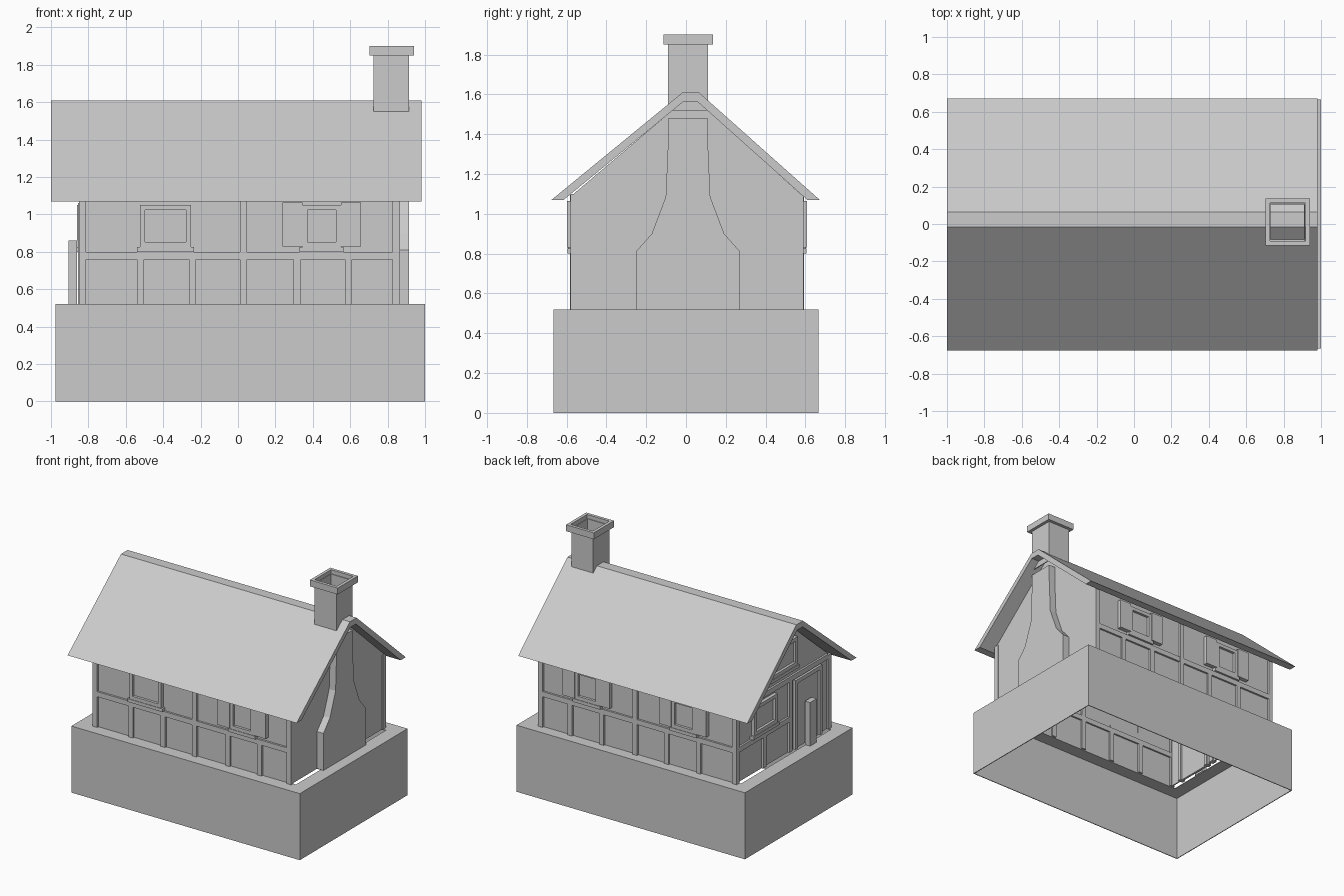
import bpy
import bmesh

default_cube = bpy.data.objects.get("Cube")
if default_cube:
    bpy.data.objects.remove(default_cube, do_unlink=True)

# One plain grey for the whole cottage
GREY = (0.6, 0.6, 0.6, 1)
stone = bpy.data.materials.new("plain_grey")
stone.use_nodes = True
stone.diffuse_color = GREY
stone.node_tree.nodes["Principled BSDF"].inputs["Base Color"].default_value = GREY

BASE_TOP = 0.52
FRONT, BACK = -0.58, 0.59
LEFT_END, RIGHT_END = -0.85, 0.865
POST = 0.038


def finish(name, bm):
    bmesh.ops.recalc_face_normals(bm, faces=bm.faces)
    mesh = bpy.data.meshes.new(name)
    bm.to_mesh(mesh)
    bm.free()
    mesh.materials.append(stone)
    part = bpy.data.objects.new(name, mesh)
    bpy.context.collection.objects.link(part)
    return part


def boxes(name, spans):
    """Several boxes in one object; each span is (x pair, y pair, z pair)."""
    bm = bmesh.new()
    for span in spans:
        cube = bmesh.ops.create_cube(bm, size=1)
        for vert in cube["verts"]:
            for axis, (low, high) in enumerate(span):
                vert.co[axis] = low if vert.co[axis] < 0 else high
    return finish(name, bm)


def prism(name, outline, x_start, x_end):
    """Extrude a (y, z) outline along x."""
    bm = bmesh.new()
    face = bm.faces.new([bm.verts.new((x_start, y, z)) for y, z in outline])
    moved = bmesh.ops.extrude_face_region(bm, geom=[face])["geom"]
    bmesh.ops.translate(bm, vec=(x_end - x_start, 0, 0),
                        verts=[g for g in moved if isinstance(g, bmesh.types.BMVert)])
    return finish(name, bm)


def ring(name, outer, wall, z_low, z_high):
    """Rectangular tube, outer is (x pair, y pair)."""
    (xa, xb), (ya, yb) = outer
    z = (z_low, z_high)
    inner = (xa + wall, xb - wall)
    return boxes(name, [((xa, xa + wall), (ya, yb), z), ((xb - wall, xb), (ya, yb), z),
                        (inner, (ya, ya + wall), z), (inner, (yb - wall, yb), z)])


def on_wall(side, along, inner, outer, z):
    """Span on a named wall; inner and outer are offsets outward from its timbers."""
    if side == "front":
        return along, (FRONT - outer, FRONT - inner), z
    if side == "back":
        return along, (BACK + inner, BACK + outer), z
    return (LEFT_END - outer, LEFT_END - inner), along, z


def window(name, side, along, z, shutter=0):
    """Raised frame with a sill, a recessed pane and optional shutters."""
    (a, b), (low, high) = along, z
    bar = 0.027
    bars = [((a, a + bar), z), ((b - bar, b), z),
            ((a + bar, b - bar), (low, low + bar)), ((a + bar, b - bar), (high - bar, high))]
    boxes(name + "_frame", [on_wall(side, u, -0.03, 0.012, v) for u, v in bars])
    boxes(name + "_pane", [on_wall(side, along, -0.016, -0.008, z)])
    boxes(name + "_sill", [on_wall(side, (a - 0.015, b + 0.015), -0.03, 0.016, (low - 0.025, low))])
    if shutter:
        leaves = [(a - shutter, a), (b, b + shutter)]
        boxes(name + "_shutters", [on_wall(side, u, -0.02, 0.018, (low + 0.005, high + 0.015))
                                   for u in leaves])


# Hollow plinth, open below, with a ledge around the house
plinth = ((-0.975, 1), (-0.665, 0.665))
ring("plinth_sides", plinth, 0.006, 0, BASE_TOP)
ring("plinth_ledge", plinth, 0.11, BASE_TOP - 0.006, BASE_TOP)

# Thin plaster walls
wall_z = (BASE_TOP, 1.1)
recess = 0.015
boxes("long_walls", [((LEFT_END + recess, RIGHT_END - recess), y, wall_z)
                     for y in [(FRONT + recess, FRONT + recess + 0.01),
                               (BACK - recess - 0.01, BACK - recess)]])
gable = [(FRONT + recess, BASE_TOP), (BACK - recess, BASE_TOP), (BACK - recess, 1.1),
         (0.06, 1.565), (-0.015, 1.565), (FRONT + recess, 1.1)]
prism("left_gable_wall", gable, LEFT_END + recess, LEFT_END + recess + 0.01)
prism("right_gable_wall", gable, RIGHT_END - recess - 0.01, RIGHT_END - 0.005)

# Corner posts
boxes("corner_posts", [(x, y, wall_z)
                       for x in [(LEFT_END, LEFT_END + POST), (RIGHT_END - POST, RIGHT_END)]
                       for y in [(FRONT, FRONT + POST), (BACK - POST, BACK)]])

# Timber framing of the long walls
RAIL = (0.76, 0.8)
for side in ("front", "back"):
    timbers = [on_wall(side, (LEFT_END + POST, RIGHT_END - POST), -POST, 0, RAIL),
               on_wall(side, (0.01, 0.048), -POST, 0.002, wall_z)]
    for start in (-0.54, -0.262, 0.298, 0.572):
        timbers.append(on_wall(side, (start, start + POST), -POST, 0, (BASE_TOP, RAIL[0])))
    boxes(side + "_timbers", timbers)

# Timber framing of the door gable
boxes("gable_timbers", [
    on_wall("left", (-0.1, BACK - POST), -POST, 0, RAIL),
    on_wall("left", (FRONT + POST, BACK - POST), -POST, 0, (1.07, 1.11)),
    on_wall("left", (0.22, 0.22 + POST), -POST, 0, (BASE_TOP, RAIL[0])),
    on_wall("left", (-0.1, -0.1 + POST), -POST, 0, (BASE_TOP, 1.07)),
])

# Windows
window("front_wide_window", "front", (-0.525, -0.25), (0.825, 1.05))
window("front_shuttered_window", "front", (0.345, 0.55), (0.825, 1.05), 0.108)
window("back_left_window", "back", (0.335, 0.54), (0.825, 1.05), 0.1)
window("back_right_window", "back", (-0.5, -0.295), (0.825, 1.05), 0.1)
window("gable_window", "left", (0.1, 0.385), (0.825, 1.05))
window("attic_window", "left", (-0.15, 0.17), (1.18, 1.4))

# Door, its frame and the low post beside it
door_z = (BASE_TOP, 1.03)
boxes("door_frame", [on_wall("left", (-0.46, -0.43), -POST, 0.006, door_z),
                     on_wall("left", (-0.16, -0.13), -POST, 0.006, door_z),
                     on_wall("left", (-0.46, -0.13), -POST, 0.006, (1.03, 1.06))])
boxes("door", [on_wall("left", (-0.43, -0.16), -0.02, -0.008, door_z)])
boxes("low_post", [((-0.905, -0.86), (-0.32, -0.24), (BASE_TOP, 0.86))])

# Roof shell with a flat ridge and level eaves
prism("roof", [(-0.676, 1.07), (-0.017, 1.61), (0.065, 1.61), (0.672, 1.07),
               (0.61, 1.07), (0.056, 1.565), (-0.012, 1.565), (-0.615, 1.07)], -1, 0.98)

# Chimney breast with sloping shoulders, mirrored about its centre line
CENTRE = 0.01
half = [(0.262, BASE_TOP), (0.262, 0.81), (0.182, 0.9), (0.112, 1.085), (0.1, 1.36), (0.1, 1.48)]
breast = [(CENTRE + w, z) for w, z in half] + [(CENTRE - w, z) for w, z in reversed(half)]
prism("chimney_breast", breast, RIGHT_END - 0.02, 0.915)

# Hollow chimney stack and its cap
ring("chimney_stack", ((0.725, 0.915), (-0.09, 0.11)), 0.006, 1.52, 1.87)
ring("chimney_cap", ((0.702, 0.942), (-0.114, 0.136)), 0.024, 1.85, 1.9)
